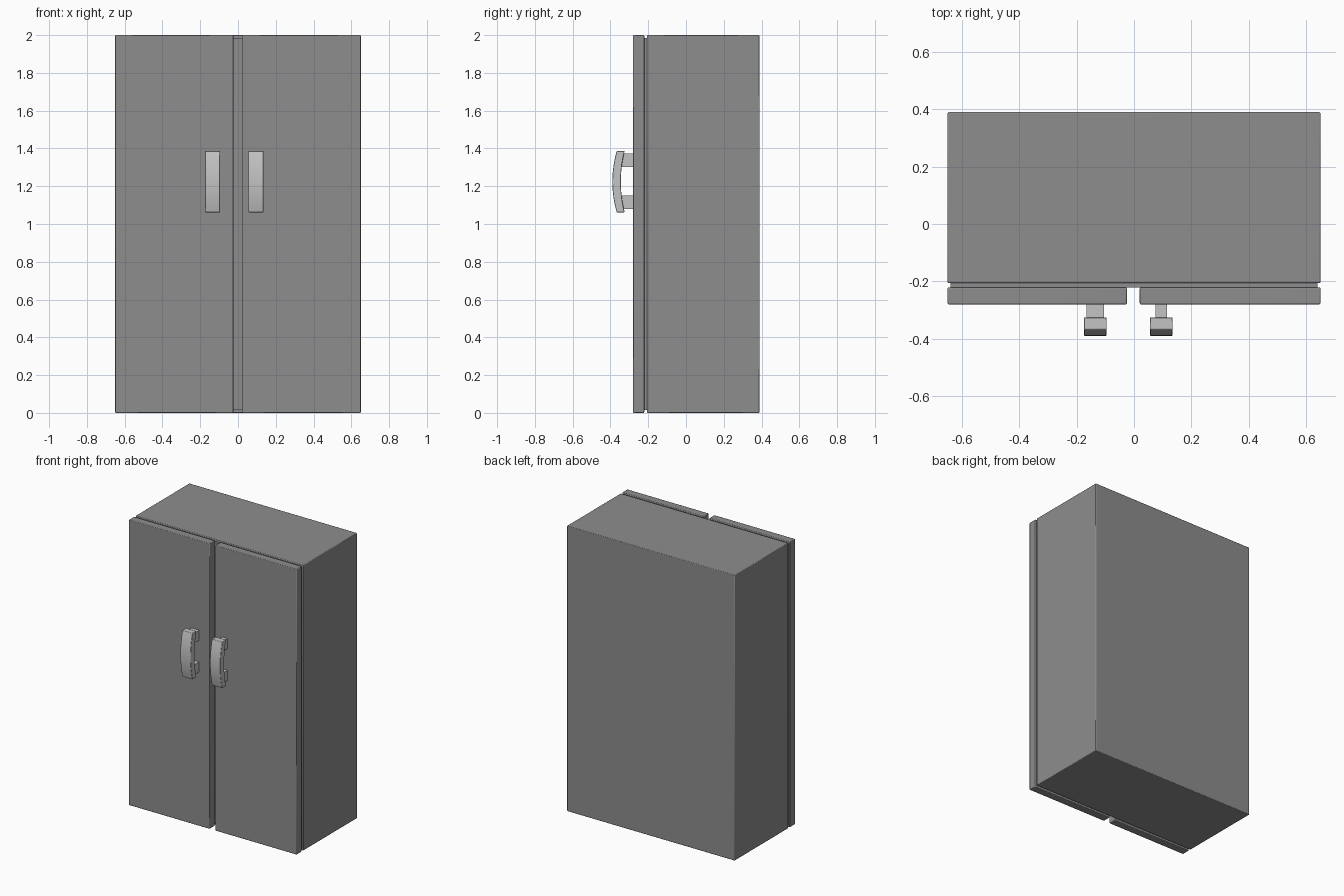
import bpy, bmesh, math

if "Cube" in bpy.data.objects:
    bpy.data.objects.remove(bpy.data.objects["Cube"])


def material(name, value):
    m = bpy.data.materials.new(name)
    m.diffuse_color = (value, value, value, 1)
    m.use_nodes = True
    m.node_tree.nodes["Principled BSDF"].inputs["Base Color"].default_value = m.diffuse_color
    return m


STEEL = material("dark_steel_grey", 0.27)
SILVER = material("light_silver", 0.55)


def finish(name, bm, mat, bevel):
    bmesh.ops.recalc_face_normals(bm, faces=bm.faces)
    me = bpy.data.meshes.new(name)
    bm.to_mesh(me)
    bm.free()
    me.materials.append(mat)
    ob = bpy.data.objects.new(name, me)
    bpy.context.collection.objects.link(ob)
    bpy.context.view_layer.objects.active = ob
    ob.select_set(True)
    bpy.ops.object.shade_smooth_by_angle(angle=math.radians(35))
    ob.select_set(False)
    if bevel:
        mod = ob.modifiers.new("soft_edges", 'BEVEL')
        mod.width, mod.segments = bevel, 2
    return ob


def box(name, x, y, z, mat, bevel=0.0):
    bm = bmesh.new()
    bmesh.ops.create_cube(bm, size=1)
    for v in bm.verts:
        v.co = [r[0] if c < 0 else r[1] for c, r in zip(v.co, (x, y, z))]
    return finish(name, bm, mat, bevel)


def grip(name, x0, x1):
    # bowed bar: arc profile in the y-z plane, extruded along x
    bm = bmesh.new()
    n, z0, z1 = 12, 1.062, 1.386
    outer, inner = [], []
    for i in range(n + 1):
        t = i / n
        bow = 1 - (2 * t - 1) ** 2
        z = z0 + (z1 - z0) * t
        outer.append((-0.367 - 0.023 * bow, z))
        inner.append((-0.325 - 0.02 * bow, z))
    face = bm.faces.new([bm.verts.new((x0, y, z)) for y, z in outer + inner[::-1]])
    ext = bmesh.ops.extrude_face_region(bm, geom=[face])
    moved = [g for g in ext["geom"] if isinstance(g, bmesh.types.BMVert)]
    bmesh.ops.translate(bm, verts=moved, vec=(x1 - x0, 0, 0))
    return finish(name, bm, SILVER, 0.003)


# Cabinet body and the recessed seal behind the doors
box("cabinet_body", (-0.65, 0.65), (-0.206, 0.39), (0, 2), STEEL, 0.004)
box("door_seal", (-0.64, 0.64), (-0.222, -0.19), (0.015, 1.985), STEEL)

# Doors
box("left_door", (-0.65, -0.025), (-0.28, -0.221), (0, 2), STEEL, 0.004)
box("right_door", (0.02, 0.65), (-0.28, -0.221), (0, 2), STEEL, 0.004)

# Handles, each a bowed grip on two posts
for side, cx, half in (("left", -0.135, 0.03), ("right", 0.095, 0.02)):
    grip(side + "_handle_grip", cx - 0.04, cx + 0.04)
    for level, z in (("lower", 1.08), ("upper", 1.302)):
        box(f"{side}_{level}_handle_post", (cx - half, cx + half),
            (-0.345, -0.275), (z, z + 0.07), SILVER)
